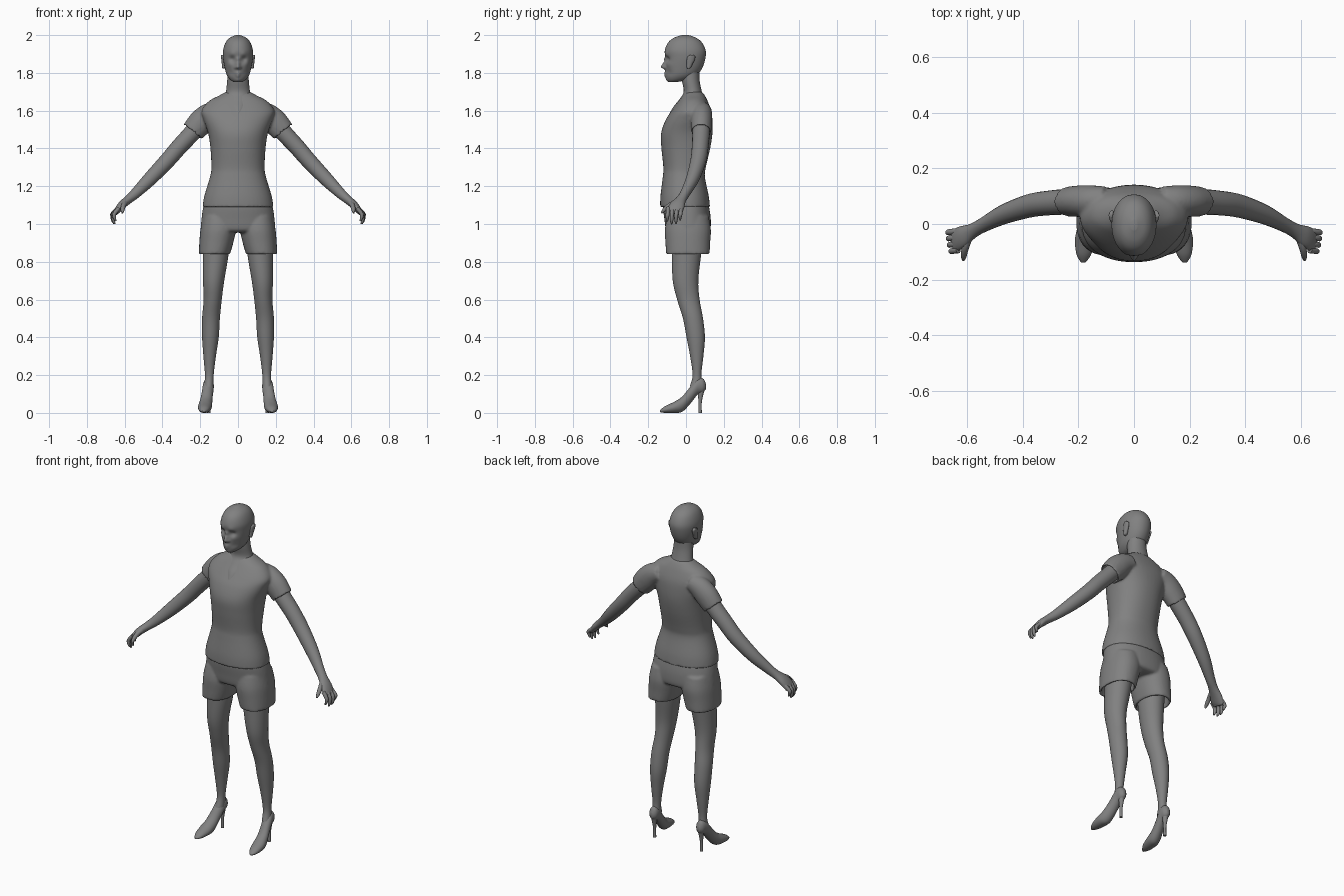
import bpy, bmesh, math
from mathutils import Vector

cube = bpy.data.objects.get("Cube")
if cube:
    bpy.data.objects.remove(cube)

grey = bpy.data.materials.new("plain grey")
grey.use_nodes = True
tone = (0.22, 0.22, 0.22, 1)
grey.diffuse_color = tone
grey.node_tree.nodes["Principled BSDF"].inputs["Base Color"].default_value = tone


def smooth_rows(rows, steps=5):
    """Catmull-Rom interpolation of section rows."""
    out = []
    for i in range(len(rows) - 1):
        a, b, c, d = (rows[max(0, min(len(rows) - 1, i + k))] for k in (-1, 0, 1, 2))
        for s in range(steps):
            t = s / steps
            out.append([q + t / 2 * (r - p + t * (2 * p - 5 * q + 4 * r - e + t * (3 * (q - r) + e - p)))
                        for p, q, r, e in zip(a, b, c, d)])
    return out + [list(rows[-1])]


def circle(count, power):
    for i in range(count):
        angle = math.tau * i / count
        c, s = math.cos(angle), math.sin(angle)
        yield math.copysign(abs(c) ** (2 / power), c), math.copysign(abs(s) ** (2 / power), s)


def sections(rows, axis="z", side=1, count=32, power=2.0, steps=5):
    """Rings across z or y; row = position, centre x, half width, low, high."""
    rings = []
    for pos, cx, width, low, high in smooth_rows(rows, steps):
        ring = []
        for c, s in circle(count, power):
            other = (low + high) / 2 + s * (high - low) / 2
            x = side * (cx + c * width)
            ring.append(Vector((x, other, pos) if axis == "z" else (x, pos, other)))
        rings.append(ring)
    return rings


def tube(rows, side=1, count=20, steps=5):
    """Rings around a path; row = x, y, z, depth radius, height radius."""
    rows = smooth_rows(rows, steps)
    points = [Vector((side * r[0], r[1], r[2])) for r in rows]
    rings = []
    for i, row in enumerate(rows):
        along = (points[min(i + 1, len(rows) - 1)] - points[max(i - 1, 0)]).normalized()
        deep = Vector((0, 1, 0))
        deep = (deep - along * deep.dot(along)).normalized()
        up = along.cross(deep)
        rings.append([points[i] + deep * c * row[3] + up * s * row[4] for c, s in circle(count, 2)])
    return rings


def hollow(rings, scale=0.86, depth=6):
    """Fold the last rings inward to make an open hem."""
    inner = []
    for ring in reversed(rings[-depth:]):
        mid = sum(ring, Vector()) / len(ring)
        inner.append([mid + (p - mid) * scale for p in ring])
    return rings + inner


def build(name, lofts, voxel=0, angle=50):
    bm = bmesh.new()
    for rings in lofts:
        loops = [[bm.verts.new(p) for p in ring] for ring in rings]
        for a, b in zip(loops, loops[1:]):
            for i in range(len(a)):
                j = (i + 1) % len(a)
                bm.faces.new((a[i], a[j], b[j], b[i]))
        bm.faces.new(loops[0][::-1])
        bm.faces.new(loops[-1])
    bmesh.ops.recalc_face_normals(bm, faces=bm.faces)
    mesh = bpy.data.meshes.new(name)
    bm.to_mesh(mesh)
    bm.free()
    mesh.materials.append(grey)
    obj = bpy.data.objects.new(name, mesh)
    bpy.context.collection.objects.link(obj)
    bpy.context.view_layer.objects.active = obj
    for other in bpy.context.selected_objects:
        other.select_set(False)
    obj.select_set(True)
    bpy.ops.object.shade_smooth_by_angle(angle=math.radians(angle))
    if voxel:
        # Fuse overlapping lofts into one cloth surface
        fuse = obj.modifiers.new("fuse", "REMESH")
        fuse.mode, fuse.voxel_size, fuse.use_smooth_shade = "VOXEL", voxel, True
        relax = obj.modifiers.new("relax", "SMOOTH")
        relax.factor, relax.iterations = 0.5, 5
    return obj


# Head with features pushed out of or into the face
head = build("head", [sections([
    (1.752, 0, .024, -.09, -.04), (1.765, 0, .043, -.1, .015), (1.79, 0, .06, -.106, .06),
    (1.83, 0, .071, -.107, .088), (1.88, 0, .079, -.109, .103), (1.92, 0, .079, -.112, .104),
    (1.96, 0, .066, -.095, .085), (1.985, 0, .045, -.065, .055), (2, 0, .012, -.022, .015)],
    count=96, power=2.1, steps=8)])
features = [(0, 1.832, .012, -.026), (0, 1.85, .01, -.013), (0, 1.872, .01, -.008),
            (.031, 1.872, .016, .013), (.03, 1.9, .016, -.004), (.014, 1.828, .007, -.006),
            (0, 1.797, .014, -.008), (0, 1.782, .009, -.005), (0, 1.762, .015, -.006),
            (.045, 1.845, .017, -.004), (.04, 1.8, .018, .005)]
for vert in head.data.vertices:
    if vert.co.y < -.02:
        x, z = abs(vert.co.x), vert.co.z
        vert.co.y += sum(push * math.exp(-((x - fx) ** 2 + (z - fz) ** 2) / size ** 2)
                         for fx, fz, size, push in features)

# Neck and upper chest showing in the neckline
build("neck", [sections([
    (1.58, 0, .03, -.09, .05), (1.62, 0, .065, -.067, .09), (1.66, 0, .078, -.035, .097),
    (1.7, 0, .064, -.012, .084), (1.76, 0, .057, -.022, .072), (1.82, 0, .053, -.03, .07)])])

# Shirt: body and two open sleeves
shirt = [sections([
    (1.09, 0, .188, -.137, .127), (1.15, 0, .178, -.135, .12), (1.25, 0, .148, -.123, .1),
    (1.3, 0, .141, -.12, .105), (1.4, 0, .146, -.13, .128), (1.48, 0, .158, -.132, .14),
    (1.55, 0, .182, -.108, .14), (1.6, 0, .193, -.076, .133), (1.65, 0, .155, -.04, .115),
    (1.68, 0, .1, -.018, .1), (1.7, 0, .062, 0, .086)], count=48, power=2.2)]
for side in (1, -1):
    shirt.append(hollow(tube([
        (.1, .085, 1.6, .05, .05), (.15, .083, 1.58, .056, .062), (.195, .082, 1.54, .057, .068),
        (.24, .08, 1.487, .053, .062)], side)))
build("shirt", shirt, voxel=.007)

# Shorts: hips and two open legs
shorts = [sections([
    (1.13, 0, .172, -.118, .11), (1.09, 0, .184, -.122, .122), (1.03, 0, .193, -.115, .131),
    (.97, 0, .196, -.105, .128), (.955, 0, .17, -.08, .1)], count=48, power=2.2)]
for side in (1, -1):
    shorts.append(hollow(sections([
        (1.04, .1, .085, -.1, .12), (.97, .105, .094, -.112, .132), (.9, .115, .09, -.109, .128),
        (.84, .125, .083, -.105, .125)], side=side, power=2.2)))
build("shorts", shorts, voxel=.007)

for side, label in ((1, "left"), (-1, "right")):
    # Leg from thigh to ankle
    build(label + "_leg", [sections([
        (.93, .117, .068, -.075, .09), (.84, .118, .068, -.075, .08), (.7, .129, .056, -.07, .065),
        (.6, .134, .048, -.047, .072), (.5, .143, .047, -.016, .09), (.4, .146, .044, .003, .1),
        (.3, .15, .033, .022, .092), (.2, .152, .023, .035, .081), (.14, .155, .025, .02, .088)],
        side=side)])

    # Pointed shoe with a thin heel
    build(label + "_shoe", [sections([
        (-.138, .182, .008, .004, .014), (-.11, .18, .026, 0, .036), (-.06, .176, .036, 0, .06),
        (-.02, .171, .034, .006, .087), (.02, .164, .03, .045, .135), (.06, .157, .029, .095, .182),
        (.09, .155, .024, .108, .182), (.105, .155, .01, .125, .155)], "y", side)])
    build(label + "_heel", [sections([
        (0, .155, .009, .066, .084), (.06, .155, .009, .066, .084), (.13, .155, .018, .06, .1)],
        side=side, count=16)])

    # Arm running into the palm
    build(label + "_arm", [tube([
        (.17, .083, 1.565, .045, .05), (.24, .08, 1.485, .046, .046), (.31, .075, 1.41, .044, .044),
        (.375, .065, 1.335, .042, .042), (.465, .035, 1.24, .035, .037), (.54, -.003, 1.165, .026, .028),
        (.58, -.025, 1.13, .027, .023), (.615, -.045, 1.1, .039, .021), (.64, -.058, 1.07, .041, .016),
        (.647, -.062, 1.055, .035, .009)], side)])

    # Ear
    ear = [(-.036, .004), (-.028, .012), (-.01, .016), (.01, .021), (.028, .02), (.038, .007)]
    build(label + "_ear", [sections([
        (1.858 + h, .076 + h / 9, .011, .022 + h / 4 - r, .022 + h / 4 + r) for h, r in ear],
        side=side, count=20)])

    # Four fingers curling down, then the thumb
    for finger, (y, tip) in {"index": (-.094, 1.015), "middle": (-.071, 1.0),
                             "ring": (-.048, 1.002), "little": (-.026, 1.02)}.items():
        out = .012 * math.sin((y + .1) * 20)
        build(f"{label}_{finger}_finger", [tube([
            (.63, y, 1.085, .011, .011), (.652 + out, y - .003, 1.055, .0105, .0105),
            (.653 + out, y - .005, tip + .02, .009, .009), (.646 + out, y - .005, tip, .004, .004)],
            side, 12, 4)])
    build(label + "_thumb", [tube([
        (.59, -.045, 1.12, .012, .014), (.605, -.085, 1.1, .013, .013),
        (.611, -.115, 1.075, .0105, .0105), (.612, -.13, 1.058, .004, .004)], side, 12, 4)])
